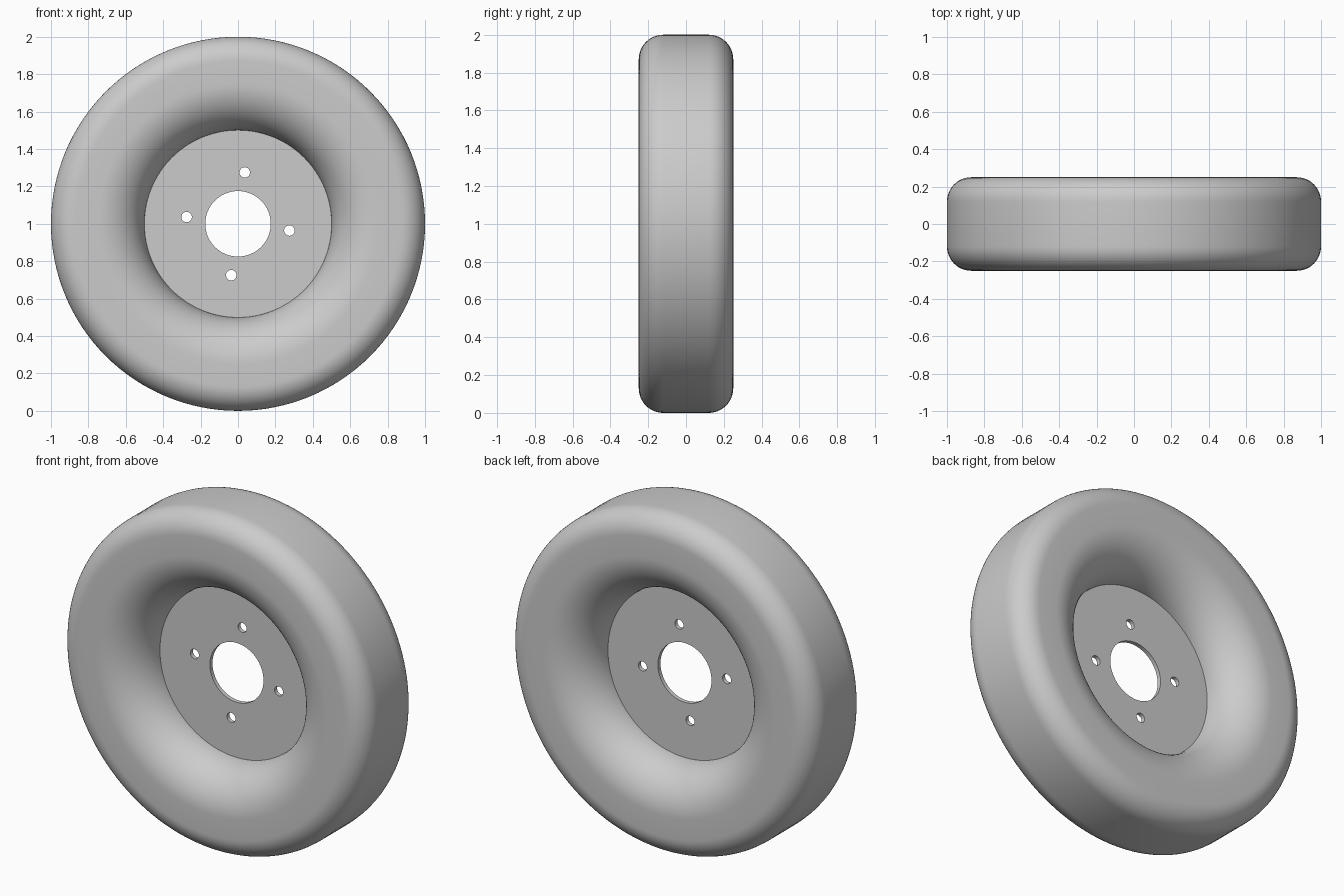
import bpy, bmesh
from math import sin, cos, pi, radians

cube = bpy.data.objects.get("Cube")
if cube:
    bpy.data.objects.remove(cube)

OUTER_R, HALF_W, INNER_R = 1.0, 0.25, 0.5
CORNER, BULGE = 0.13, 0.25

grey = bpy.data.materials.new("light_grey")
grey.use_nodes = True
colour = (0.6, 0.6, 0.6, 1)
grey.diffuse_color = colour
grey.node_tree.nodes["Principled BSDF"].inputs["Base Color"].default_value = colour


def add_object(name, mesh):
    obj = bpy.data.objects.new(name, mesh)
    bpy.context.collection.objects.link(obj)
    mesh.materials.clear()
    mesh.materials.append(grey)
    bpy.ops.object.select_all(action="DESELECT")
    obj.select_set(True)
    bpy.context.view_layer.objects.active = obj
    bpy.ops.object.shade_smooth_by_angle(angle=radians(40))
    return obj


def arc(r, y, radius, start, end, steps):
    """Points (radius from axle, width) along an arc."""
    angles = [start + (end - start) * i / steps for i in range(steps + 1)]
    return [(r + radius * cos(a), y + radius * sin(a)) for a in angles]


# Tyre: closed cross-section spun about the axle
edge_r, edge_y = OUTER_R - CORNER, HALF_W - CORNER
section = (arc(edge_r, -edge_y, CORNER, -pi / 2, 0, 12)
           + arc(edge_r, edge_y, CORNER, 0, pi / 2, 12)
           + arc(INNER_R + BULGE, 0, BULGE, pi / 2, 3 * pi / 2, 40))
bm = bmesh.new()
verts = [bm.verts.new((r, y, 0)) for r, y in section]
edges = [bm.edges.new((v, verts[i - 1])) for i, v in enumerate(verts)]
bmesh.ops.spin(bm, geom=verts + edges, cent=(0, 0, 0), axis=(0, 1, 0),
               angle=2 * pi, steps=128)
bmesh.ops.remove_doubles(bm, verts=bm.verts, dist=0.0001)
bmesh.ops.recalc_face_normals(bm, faces=bm.faces)
tyre_mesh = bpy.data.meshes.new("tyre")
bm.to_mesh(tyre_mesh)
bm.free()
tyre = add_object("tyre", tyre_mesh)
tyre.location.z = OUTER_R

# Hub disc: filled outline with an axle hole and four bolt holes
outline = bpy.data.curves.new("hub_outline", "CURVE")
outline.dimensions = "2D"
outline.fill_mode = "BOTH"
outline.extrude = 0.012


def add_circle(x, y, radius, count):
    spline = outline.splines.new("POLY")
    spline.points.add(count - 1)
    for i, p in enumerate(spline.points):
        a = 2 * pi * i / count
        p.co = (x + radius * cos(a), y + radius * sin(a), 0, 1)
    spline.use_cyclic_u = True


add_circle(0, 0, INNER_R + 0.003, 128)
add_circle(0, 0, 0.175, 64)
for i in range(4):
    a = radians(-7.5) + i * pi / 2
    add_circle(0.277 * cos(a), 0.277 * sin(a), 0.028, 24)

helper = bpy.data.objects.new("hub_outline", outline)
bpy.context.collection.objects.link(helper)
bpy.context.view_layer.update()
depsgraph = bpy.context.evaluated_depsgraph_get()
disc_mesh = bpy.data.meshes.new_from_object(helper.evaluated_get(depsgraph))
bpy.data.objects.remove(helper)
bm = bmesh.new()
bm.from_mesh(disc_mesh)
bmesh.ops.remove_doubles(bm, verts=bm.verts, dist=0.0001)
bmesh.ops.recalc_face_normals(bm, faces=bm.faces)
bm.to_mesh(disc_mesh)
bm.free()
disc = add_object("hub_disc", disc_mesh)
disc.rotation_euler.x = pi / 2
disc.location.z = OUTER_R
